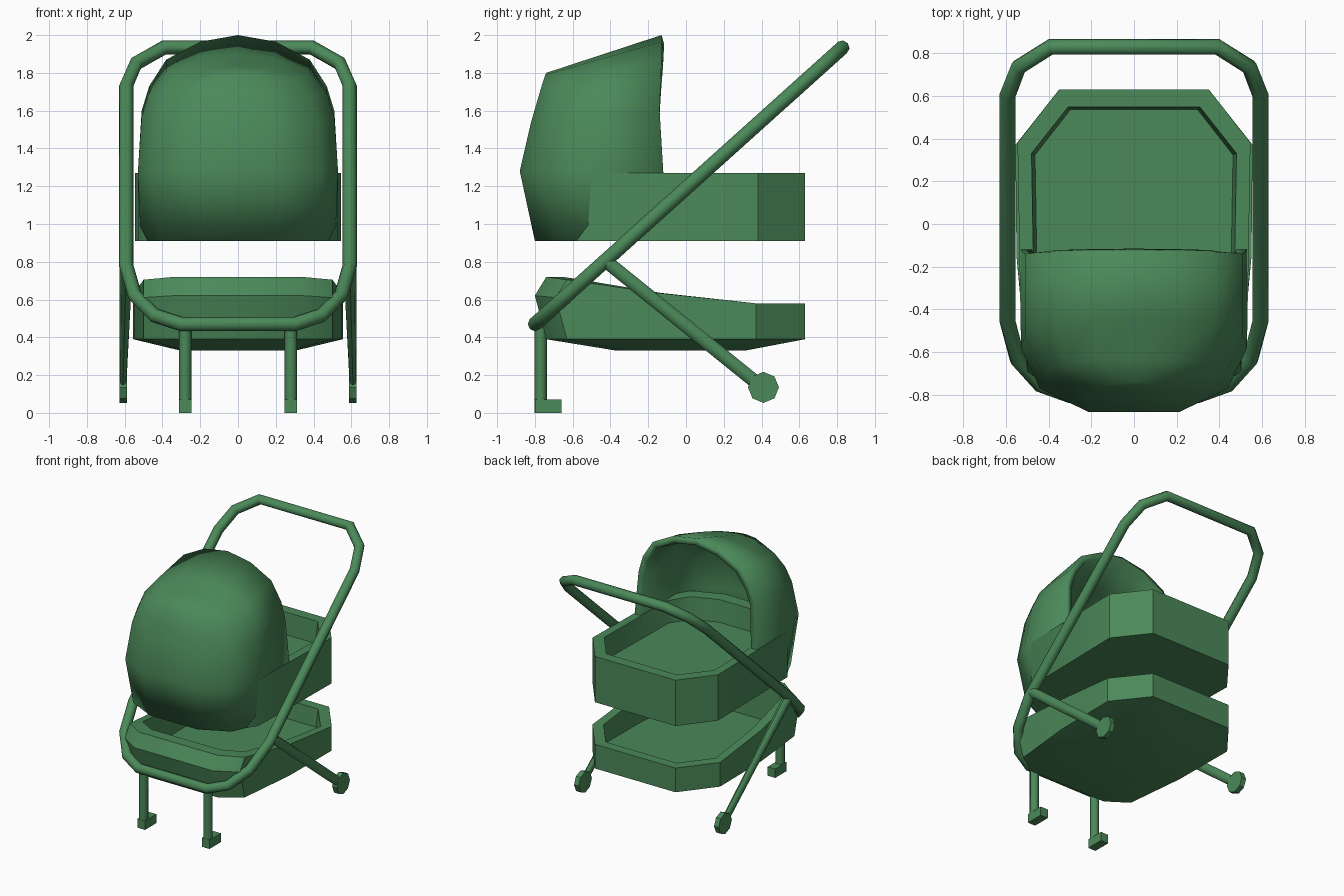
import bpy, bmesh, math
from mathutils import Vector

if "Cube" in bpy.data.objects:
    bpy.data.objects.remove(bpy.data.objects["Cube"])

green = bpy.data.materials.new("green")
green.diffuse_color = (0.07, 0.25, 0.10, 1)
green.use_nodes = True
green.node_tree.nodes["Principled BSDF"].inputs["Base Color"].default_value = green.diffuse_color


def finish(ob, angle=35):
    ob.data.materials.append(green)
    bpy.ops.object.select_all(action='DESELECT')
    ob.select_set(True)
    bpy.context.view_layer.objects.active = ob
    if ob.type == 'CURVE':
        bpy.ops.object.convert(target='MESH')
        ob = bpy.context.object
    if angle:
        bpy.ops.object.shade_smooth_by_angle(angle=math.radians(angle))
    return ob


def loft(name, rings, closed=True, angle=35):
    """Skin a list of rings; closed rings get end caps."""
    bm = bmesh.new()
    vs = [[bm.verts.new(p) for p in r] for r in rings]
    n = len(rings[0])
    for a, b in zip(vs, vs[1:]):
        for i in range(n if closed else n - 1):
            j = (i + 1) % n
            bm.faces.new((a[i], a[j], b[j], b[i]))
    if closed:
        bm.faces.new(vs[0])
        bm.faces.new(vs[-1])
    bmesh.ops.remove_doubles(bm, verts=bm.verts, dist=1e-4)
    bmesh.ops.recalc_face_normals(bm, faces=bm.faces)
    if not closed:
        c = sum((v.co for v in bm.verts), Vector()) / len(bm.verts)
        if sum(f.normal.dot(f.calc_center_median() - c) for f in bm.faces) < 0:
            bmesh.ops.reverse_faces(bm, faces=bm.faces)
    me = bpy.data.meshes.new(name)
    bm.to_mesh(me)
    bm.free()
    ob = bpy.data.objects.new(name, me)
    bpy.context.collection.objects.link(ob)
    return finish(ob, angle)


def mirror_x(half):
    return half + [(-p[0], *p[1:]) for p in reversed(half)]


def tube(name, pts, radius, cyclic=False):
    cu = bpy.data.curves.new(name, 'CURVE')
    cu.dimensions = '3D'
    cu.bevel_depth = radius
    cu.bevel_resolution = 2
    cu.use_fill_caps = True
    sp = cu.splines.new('POLY')
    sp.points.add(len(pts) - 1)
    for q, p in zip(sp.points, pts):
        q.co = (*p, 1)
    sp.use_cyclic_u = cyclic
    ob = bpy.data.objects.new(name, cu)
    bpy.context.collection.objects.link(ob)
    return finish(ob, 50)


# handle frame: rounded loop in a sloping plane
side = [(0.30, 0.47), (0.44, 0.515), (0.545, 0.62), (0.592, 0.78),
        (0.592, 1.73), (0.54, 1.85), (0.39, 1.935)]
frame_y = lambda z: -0.80 + (z - 0.47) * 1.112
tube("handle_frame", mirror_x([(x, frame_y(z), z) for x, z in side]), 0.038, True)

# bassinet tub
plan = mirror_x([(0.20, -0.76), (0.42, -0.67), (0.53, -0.5),
                 (0.545, 0.38), (0.35, 0.63)])
ring = lambda z, sx=1, sy=1: [(x * sx, y * sy, z) for x, y in plan]
loft("bassinet", [ring(0.91), ring(1.27), ring(1.27, 0.88, 0.87), ring(1.10, 0.85, 0.85)])

# hood: half width, front y, back y, front z, back z per slice
slices = [(0.515, -0.80, -0.12, 0.91, 0.91), (0.53, -0.88, -0.12, 1.28, 1.27),
          (0.51, -0.82, -0.14, 1.54, 1.60), (0.47, -0.785, -0.135, 1.66, 1.73),
          (0.38, -0.76, -0.13, 1.745, 1.87), (0.20, -0.745, -0.13, 1.79, 1.965),
          (0.0, -0.74, -0.13, 1.80, 2.0)]
rings = []
for w, f, b, zf, zb in slices:
    z_at = lambda y: zf + (zb - zf) * (y - f) / (b - f)
    half = [(w, b), (w, f + 0.30), (0.83 * w, f + 0.11), (0.4 * w, f)]
    rings.append(mirror_x([(x, y, z_at(y)) for x, y in half]))
hood = loft("hood", rings, closed=False, angle=45)
sol = hood.modifiers.new("thickness", 'SOLIDIFY')
sol.thickness = 0.05
sol.offset = -1

# lower basket with rising front lip and bulged underside
rim = mirror_x([(0.34, -0.74, 0.72), (0.50, -0.63, 0.705), (0.55, -0.15, 0.635),
                (0.555, 0.37, 0.58), (0.35, 0.63, 0.58)])
flat = lambda z, sx, sy: [(x * sx, y * sy, z) for x, y, _ in rim]
bulge = [(x, y - (0.06 if y < -0.5 else 0), 0.39 + 0.7 * (z - 0.39)) for x, y, z in rim]
inner = [(x * 0.88, y * 0.88, z) for x, y, z in rim]
loft("basket", [flat(0.33, 0.55, 0.5), flat(0.39, 1, 1), bulge, rim, inner,
                flat(0.44, 0.85, 0.86)])

for s, tag in ((1, "right"), (-1, "left")):
    # front leg and foot
    tube("front_leg_" + tag, [(s * 0.28, -0.77, 0.0), (s * 0.28, -0.77, 0.46)], 0.033)
    bpy.ops.mesh.primitive_cube_add(size=1, location=(s * 0.28, -0.73, 0.035))
    foot = bpy.context.object
    foot.name = "front_foot_" + tag
    foot.scale = (0.066, 0.14, 0.07)
    finish(foot, 0)

    # rear leg tapering down to the wheel
    down = Vector((0, 0.83, -0.67)).normalized()
    up = Vector((0, -down.z, down.y))
    leg = []
    for c, rx in ((Vector((0.592, -0.42, 0.80)), 0.035), (Vector((0.61, 0.41, 0.13)), 0.018)):
        leg.append([(s * (c.x + rx * math.cos(t)), *(c + up * 0.036 * math.sin(t)).yz)
                    for t in (k * math.pi / 4 for k in range(8))])
    loft("rear_leg_" + tag, leg, angle=50)

    # rear wheel
    bpy.ops.mesh.primitive_cylinder_add(vertices=8, radius=0.082, depth=0.04,
                                        location=(s * 0.608, 0.41, 0.135),
                                        rotation=(0, math.pi / 2, 0))
    wheel = bpy.context.object
    wheel.name = "rear_wheel_" + tag
    finish(wheel, 0)
